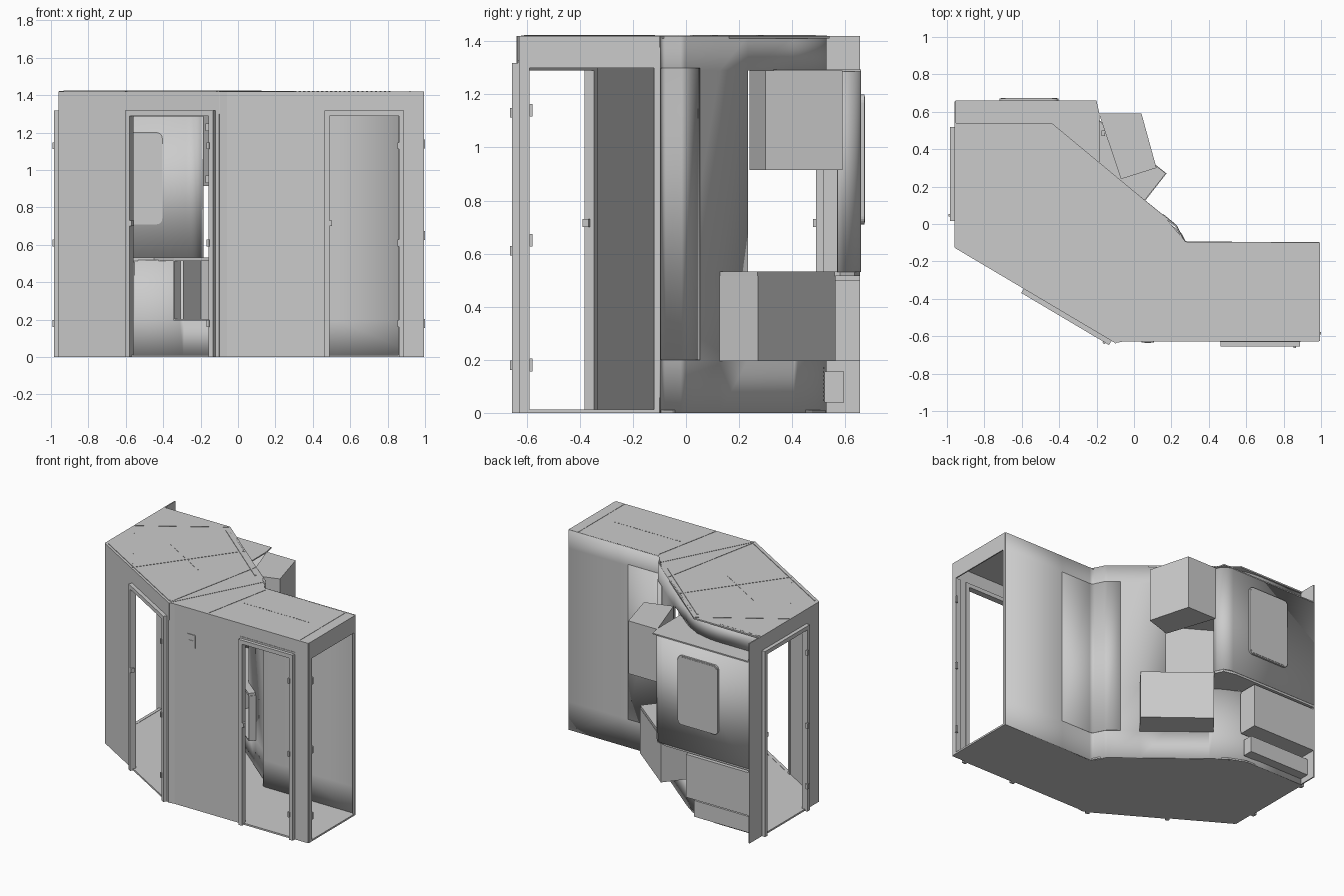
import bpy, bmesh, math
from mathutils import Vector as V

if "Cube" in bpy.data.objects:
    bpy.data.objects.remove(bpy.data.objects["Cube"])

H = 1.42


def make(name, bm, smooth=False):
    bmesh.ops.recalc_face_normals(bm, faces=bm.faces[:])
    me = bpy.data.meshes.new(name)
    bm.to_mesh(me)
    bm.free()
    ob = bpy.data.objects.new(name, me)
    bpy.context.collection.objects.link(ob)
    if smooth:
        bpy.ops.object.select_all(action='DESELECT')
        ob.select_set(True)
        bpy.context.view_layer.objects.active = ob
        bpy.ops.object.shade_smooth_by_angle(angle=math.radians(25))
    return ob


def prism(name, pts, a, b, upright=False):
    """Extrude a polygon along z, or along y when upright."""
    bm = bmesh.new()
    put = (lambda p, t: (p[0], t, p[1])) if upright else (lambda p, t: (p[0], p[1], t))
    lo = [bm.verts.new(put(p, a)) for p in pts]
    hi = [bm.verts.new(put(p, b)) for p in pts]
    bm.faces.new(lo)
    bm.faces.new(hi)
    for i in range(len(pts)):
        j = (i + 1) % len(pts)
        bm.faces.new((lo[i], lo[j], hi[j], hi[i]))
    return make(name, bm)


def box(name, x0, x1, y0, y1, z0, z1):
    return prism(name, [(x0, y0), (x1, y0), (x1, y1), (x0, y1)], z0, z1)


def line_box(name, p, d, s0, s1, n0, n1, z0, z1):
    """Box along a wall line: s runs along d, n runs to the right of d (outward)."""
    p, d = V(p), V(d).normalized()
    n = V((d.y, -d.x))
    return prism(name, [p + d * s + n * t for s, t in ((s0, n0), (s1, n0), (s1, n1), (s0, n1))], z0, z1)


def fillet(a, b, c, r, n=10):
    a, b, c = V(a), V(b), V(c)
    u, w = (a - b).normalized(), (c - b).normalized()
    half = u.angle(w) / 2
    o = b + (u + w).normalized() * (r / math.sin(half))
    p, q = b + u * r / math.tan(half) - o, b + w * r / math.tan(half) - o
    ang = p.angle(q)
    return [o + (p * math.sin(ang * (1 - k / n)) + q * math.sin(ang * k / n)) / math.sin(ang) for k in range(n + 1)]


def rounded(x0, x1, z0, z1, r):
    c = [(x0, z0), (x1, z0), (x1, z1), (x0, z1)]
    return [p for i in range(4) for p in fillet(c[i - 1], c[i], c[(i + 1) % 4], r, 5)]


def wall(name, path, z0, z1, holes=(), t=0.008, smooth=False):
    """Sheet following a plan path; holes are (s0, s1, z0, z1) along its length."""
    path = [V(p) for p in path]
    cum = [0]
    for a, b in zip(path, path[1:]):
        cum.append(cum[-1] + (b - a).length)

    def at(s):
        for i in range(len(path) - 1):
            if s <= cum[i + 1] + 1e-6:
                return path[i].lerp(path[i + 1], (s - cum[i]) / (cum[i + 1] - cum[i]))
        return path[-1]
    cuts = lambda vals, lo, hi: sorted({round(min(max(v, lo), hi), 5) for v in vals})
    ss = cuts(cum + [h[k] for h in holes for k in (0, 1)], 0, cum[-1])
    zs = cuts([z0, z1] + [h[k] for h in holes for k in (2, 3)], z0, z1)
    bm = bmesh.new()
    g = [[bm.verts.new((*at(s), z)) for z in zs] for s in ss]
    for i in range(len(ss) - 1):
        for j in range(len(zs) - 1):
            s, z = (ss[i] + ss[i + 1]) / 2, (zs[j] + zs[j + 1]) / 2
            if not any(h[0] < s < h[1] and h[2] < z < h[3] for h in holes):
                bm.faces.new((g[i][j], g[i + 1][j], g[i + 1][j + 1], g[i][j + 1]))
    bmesh.ops.delete(bm, geom=[v for v in bm.verts if not v.link_faces], context='VERTS')
    ob = make(name, bm, smooth)
    m = ob.modifiers.new('thickness', 'SOLIDIFY')
    m.thickness, m.offset = t, 0
    return ob


def length_to(path, x):
    """Path length at which the (leftward) path reaches x."""
    s = 0
    for a, b in zip(path, path[1:]):
        a, b = V(a), V(b)
        if b.x <= x <= a.x:
            return s + (b - a).length * (a.x - x) / (a.x - b.x)
        s += (b - a).length
    return s


def door_frame(name, p, d, s0, s1, top, w=0.028, depth=0.03):
    """Jambs, head, sill, hinges and latch around a doorway."""
    for side, a, b in (('left', s0 - w, s0), ('right', s1, s1 + w)):
        line_box(f'{name}_{side}_jamb', p, d, a, b, -0.012, depth, 0, top + w)
    line_box(f'{name}_head', p, d, s0, s1, -0.012, depth, top, top + w)
    line_box(f'{name}_sill', p, d, s0, s1, -0.012, 0.01, 0, 0.012)
    for z in (0.18, 0.61, 1.13):
        line_box(f'{name}_hinge', p, d, s1 - 0.008, s1 + 0.006, depth - 0.01, depth + 0.008, z - 0.018, z + 0.018)
    line_box(f'{name}_latch', p, d, s0 - 0.004, s0 + 0.012, 0.005, depth, 0.7, 0.73)


# Floor and roof
outline = [(-.955, -.125), (-.1, -.632), (-.06, -.625), (.99, -.625), (.99, -.1), (.28, -.1)]
prism('floor', outline + [(.255, -.05), (-.38, .475), (-.5, .525), (-.955, .525)], 0, 0.01)
prism('roof', outline + [(.163, .04), (-.44, .54), (-.955, .54)], H - 0.01, H)

# Front, diagonal, left and right walls with their doorways
wall('front_wall', [(-.1, -.632), (-.06, -.625), (.99, -.625)], 0, H, [(.59, .96, .01, 1.29)])
dp, dd = (-.955, -.125), (.855, -.507)
wall('diagonal_wall', [dp, (-.1, -.632)], 0, H, [(.455, .945, .01, 1.29)])
wall('left_wall', [(-.955, .655), (-.955, -.125)], 0, H, [(.165, .61, .01, 1.29)])
wall('right_end_wall', [(.99, -.625), (.99, -.1)], 0, H, [(.035, .505, .012, 1.3)])
door_frame('front_door', (0, -.625), (1, 0), .49, .86, 1.29)
door_frame('diagonal_door', dp, dd, .455, .945, 1.29)
door_frame('left_door', (-.955, .655), (0, -1), .165, .61, 1.29)
for z in (0.18, 0.65, 1.14):
    box('right_end_hinge', .985, 1.0, -.59, -.578, z - .024, z + .024)
box('right_end_inner_post', .955, .99, -.625, -.59, 0, 1.3)
box('front_door_upper_trim', .46, .89, -.632, -.625, 1.315, 1.33)
box('corner_groove_strip', -.101, -.095, -.638, -.625, 1.3, H)
prism('control_plate', rounded(.04, .107, 1.145, 1.24, .008), -.634, -.625, True)
box('control_plate_slot', .055, .092, -.637, -.634, 1.185, 1.2)

# Curved back wall, opened for the counter and the alcove
back = [V((.99, -.1)), V((.52, -.1))]
back += fillet((.52, -.1), (.268, -.1), (.235, -.022), .03, 5)
back += fillet((.27, -.1), (.225, -.012), (-.44, .525), .05, 6)
back += fillet((.225, -.012), (-.44, .525), (-.955, .525), .55, 14) + [V((-.955, .525))]
L = lambda x: length_to(back, x)
wall('curved_back_wall', back, 0, H, [(L(-.075), 9, .52, 1.29), (L(.055), L(-.29), .2, .52)], smooth=True)
panel = [p + V((.003, .004)) for p in back if .15 < p.x < .6] + [V((.155, .052))]
wall('back_seam_panel', panel, .2, 1.3, t=.004, smooth=True)

# Alcove with its window panel
alcove = [V((-.955, .655))] + fillet((-.955, .655), (-.215, .655), (-.188, .57), .085, 10) + [V((-.187, .57))]
wall('alcove_wall', alcove, .53, 1.29, smooth=True)
prism('alcove_ceiling', [(-.955, .52), (-.955, .659), (-.2, .659), (-.185, .59), (-.185, .33), (-.44, .5)], 1.285, 1.293)
prism('window_panel', rounded(-.72, -.405, .71, 1.2, .03), .65, .672, True)
prism('window_inner_rim', rounded(-.72, -.405, .71, 1.2, .03), .645, .65, True)
prism('window_outer_pane', rounded(-.712, -.413, .718, 1.192, .025), .672, .674, True)

# Counter and the open cabinet beneath it
A, B, C, D = (.17, .27), (.024, .085), (-.197, .56), (-.343, .375)
prism('counter_top', [(-.955, .52), (-.955, .655), (-.3, .655), (-.215, .635), (-.188, .58), C, A, B, D, (-.45, .51)], .515, .533)
wall('lower_cabinet_sides', [B, A, C, D], .195, .515)
prism('lower_cabinet_bottom', [B, A, C, D], .195, .203)

# Upper cabinet
up = [(-.187, .59), (.04, .59), (.12, .3), (-.07, .24)]
prism('upper_cabinet', up, .915, 1.29)
for z in (.95, 1.23):
    box('upper_cabinet_hinge', -.175, -.155, .47, .5, z - .02, z + .02)

# Low storage boxes on the back wall, with their fronts and grille
box('storage_box', -.955, -.457, .522, .655, .195, .5)
prism('storage_door', rounded(-.9, -.46, .2, .507, .015), .515, .522, True)
for z in (.25, .45):
    box('storage_latch', -.475, -.468, .511, .515, z - .015, z + .015)
box('duct_box', -.955, -.48, .522, .595, .04, .155)
for i in range(9):
    for x in (-.55, -.53, -.512):
        box('grille_slat', x, x + .011, .517, .522, .045 + i * .015, .052 + i * .015)

# Roof seams, edge trims and dotted light rows
seams = [((.92, -.62), (.92, -.1)), ((.2, -.62), (.3, -.12)), ((-.09, -.62), (.22, -.03)),
         ((-.1, -.62), (.05, .12)), ((-.95, .2), (-.44, .53)), ((-.6, -.33), (-.15, .29)), ((-.955, .2), (-.6, -.33))]
for a, b in seams:
    line_box('roof_seam', a, V(b) - V(a), 0, (V(b) - V(a)).length, -.002, .002, H - .002, H + .002)
line_box('front_edge_trim', dp, dd, .02, .97, -.022, -.012, H, H + .004)
line_box('back_edge_trim', (.16, .035), (-.6, .5), .02, .74, -.04, -.028, H, H + .004)
for i in range(22):
    box('light_dot', .3 + i * .024, .312 + i * .024, -.365, -.361, H, H + .002)
for i in range(9):
    line_box('light_dash', (-.6, .1), dd, i * .05, i * .05 + .03, -.002, .002, H, H + .002)
